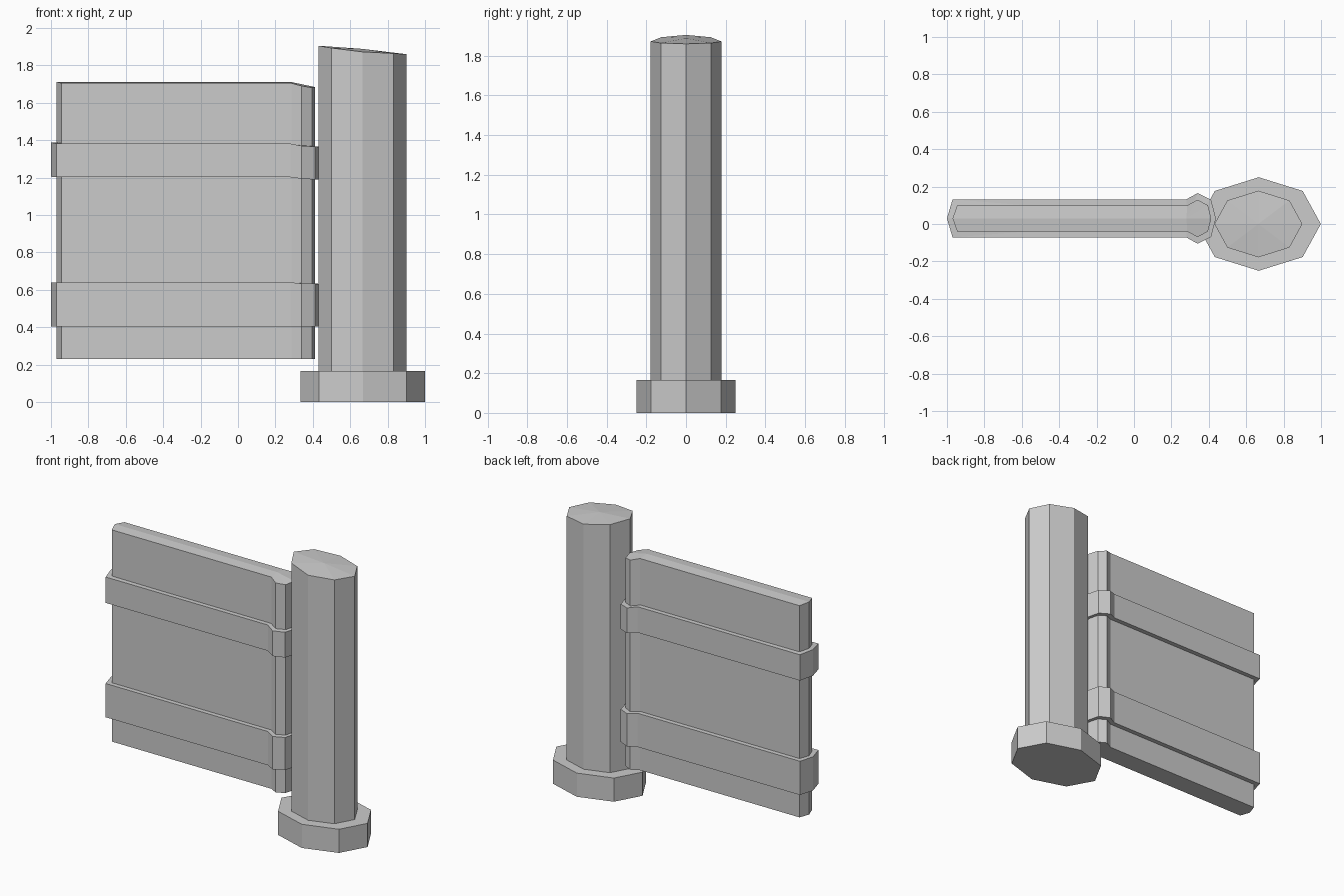
import bpy, bmesh, math

if "Cube" in bpy.data.objects:
    bpy.data.objects.remove(bpy.data.objects["Cube"])


def prism(name, outline, bottom, top, centre, centre_rise=0.0):
    """Closed solid over a counter-clockwise outline; bottom/top are heights by (x, y)."""
    bm = bmesh.new()
    lo = [bm.verts.new((x, y, bottom(x, y))) for x, y in outline]
    hi = [bm.verts.new((x, y, top(x, y))) for x, y in outline]
    c = bm.verts.new((*centre, top(*centre) + centre_rise))
    d = bm.verts.new((*centre, bottom(*centre)))
    n = len(outline)
    for i in range(n):
        j = (i + 1) % n
        bm.faces.new((lo[i], lo[j], hi[j], hi[i]))
        bm.faces.new((hi[i], hi[j], c))
        bm.faces.new((lo[j], lo[i], d))
    bmesh.ops.recalc_face_normals(bm, faces=bm.faces)
    me = bpy.data.meshes.new(name)
    bm.to_mesh(me)
    bm.free()
    ob = bpy.data.objects.new(name, me)
    bpy.context.collection.objects.link(ob)
    return ob


def octagon(cx, rx, ry):
    return [(cx + rx * math.cos(k * math.pi / 4), ry * math.sin(k * math.pi / 4))
            for k in range(8)]


def ramp(x, table):
    """Piecewise linear height along x."""
    if x <= table[0][0]:
        return table[0][1]
    for (x0, z0), (x1, z1) in zip(table, table[1:]):
        if x <= x1:
            return z0 + (z1 - z0) * (x - x0) / (x1 - x0)
    return table[-1][1]


def mirrored(half, y0):
    """Mirror the front half outline (left tip to right tip) about y = y0."""
    front = [(x, y0 - h) for x, h in half]
    back = [(x, y0 + h) for x, h in reversed(half[1:-1])]
    return front + back


Y = 0.03
HUB = (0.28, Y)

# post foot and octagonal post with sloping domed top
prism("post_foot", octagon(0.667, 0.332, 0.25),
      lambda x, y: 0, lambda x, y: 0.165, (0.667, 0))
post_top = [(0.43, 1.905), (0.5, 1.893), (0.667, 1.872), (0.83, 1.864), (0.9, 1.86)]
prism("post", octagon(0.665, 0.235, 0.178),
      lambda x, y: 0.1, lambda x, y: ramp(x, post_top), (0.665, 0), 0.016)

# board with a rounded hinge end and a low ridge along its top
board = mirrored([(-0.97, 0), (-0.945, 0.07), (0.285, 0.07), (0.34, 0.1),
                  (0.395, 0.07), (0.413, 0)], Y)
board_top = [(0.285, 1.712), (0.413, 1.684)]
prism("board", board, lambda x, y: 0.23,
      lambda x, y: ramp(x, board_top) - 0.1 * abs(y - Y), HUB)

# two straps around the board
strap = mirrored([(-1.0, 0), (-0.97, 0.102), (0.28, 0.102), (0.34, 0.135),
                  (0.412, 0.1), (0.438, 0)], Y)
straps = {
    "lower_strap": ([(-1, 0.405), (0.44, 0.405)],
                    [(-1, 0.64), (0.28, 0.64), (0.34, 0.634), (0.44, 0.632)]),
    "upper_strap": ([(-1, 1.205), (-0.97, 1.202), (0.28, 1.202), (0.34, 1.194), (0.44, 1.188)],
                    [(-1, 1.388), (-0.97, 1.382), (0.28, 1.382), (0.34, 1.37), (0.44, 1.364)]),
}
for name, (lo, hi) in straps.items():
    prism(name, strap, lambda x, y: ramp(x, lo), lambda x, y: ramp(x, hi), HUB)
